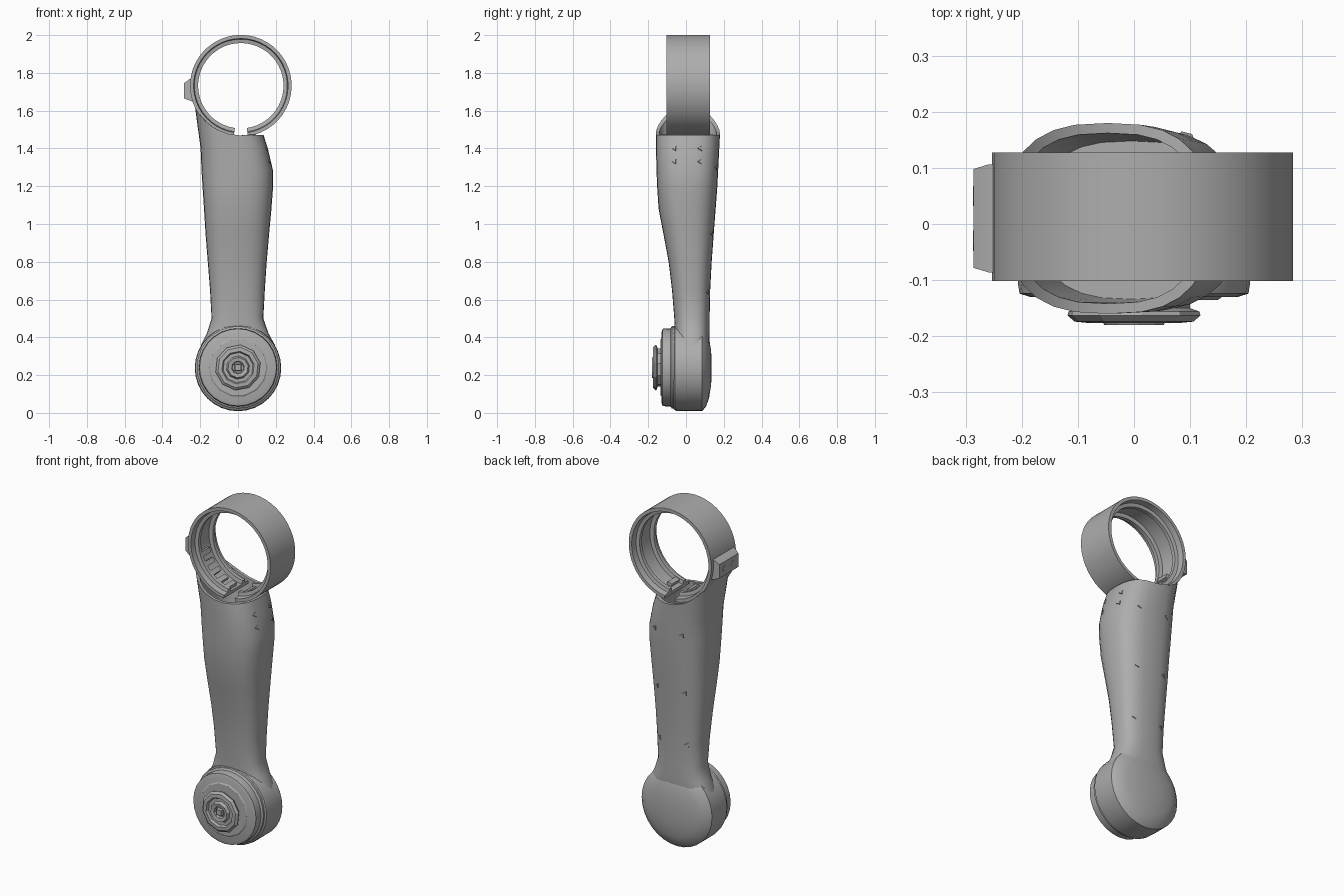
import bpy, bmesh, math
from mathutils import Vector

if "Cube" in bpy.data.objects:
    bpy.data.objects.remove(bpy.data.objects["Cube"])

grey = bpy.data.materials.new("plain_grey")
grey.use_nodes = True
grey.diffuse_color = (0.42, 0.42, 0.42, 1)
grey.node_tree.nodes["Principled BSDF"].inputs["Base Color"].default_value = (0.42, 0.42, 0.42, 1)


def finish(name, bm, angle=32):
    bmesh.ops.remove_doubles(bm, verts=bm.verts, dist=1e-5)
    bmesh.ops.recalc_face_normals(bm, faces=bm.faces)
    mesh = bpy.data.meshes.new(name)
    bm.to_mesh(mesh)
    bm.free()
    mesh.materials.append(grey)
    ob = bpy.data.objects.new(name, mesh)
    bpy.context.collection.objects.link(ob)
    bpy.ops.object.select_all(action="DESELECT")
    ob.select_set(True)
    bpy.context.view_layer.objects.active = ob
    bpy.ops.object.shade_smooth_by_angle(angle=math.radians(angle))
    return ob


def loft(name, rows, loop=False, angle=32):
    """Skin closed cross-sections; cap both ends unless the rows form a loop."""
    bm = bmesh.new()
    vs = [[bm.verts.new(p) for p in row] for row in rows]
    n = len(rows[0])
    pairs = list(zip(vs, vs[1:])) + ([(vs[-1], vs[0])] if loop else [])
    for a, b in pairs:
        for i in range(n):
            j = (i + 1) % n
            bm.faces.new((a[i], a[j], b[j], b[i]))
    if not loop:
        bm.faces.new(vs[0])
        bm.faces.new(vs[-1])
    return finish(name, bm, angle)


def lathe(name, profile, cz, sides, angle=32, turn=0.0):
    """Turned solid about the y axis; profile is (radius, y) from front to back."""
    rows = [[(r * math.cos(turn + math.tau * i / sides), y,
              cz + r * math.sin(turn + math.tau * i / sides))
             for i in range(sides)] for r, y in profile]
    return loft(name, rows, angle=angle)


RX, RZ, RR = 0.015, 1.732, 0.269


def arc(name, section, start, end, steps):
    """Sweep a closed (radius, y) section round the clamp centre, angles in degrees."""
    rows = []
    for k in range(steps + 1):
        a = math.radians(start + (end - start) * k / steps)
        rows.append([(RX + r * math.cos(a), y, RZ + r * math.sin(a)) for r, y in section])
    return loft(name, rows)


# Split clamp ring with stepped lips and an inner groove
arc("clamp_ring",
    [(RR, -0.102), (RR, 0.127), (0.25, 0.127), (0.246, 0.092), (0.226, 0.088),
     (0.226, 0.066), (0.248, 0.062), (0.248, -0.04), (0.226, -0.044),
     (0.226, -0.066), (0.246, -0.07), (0.25, -0.102)], -82, 262, 44)
for k, a in enumerate((196, 210, 224, 238, 252, 284)):
    arc(f"ring_tooth_{k + 1}", [(0.255, -0.042), (0.255, 0.03), (0.228, 0.03), (0.228, -0.042)],
        a, a + 7, 2)

# Tapered boss on the outside of the ring
loft("ring_boss", [[(x, y0, z0), (x, y1, z0), (x, y1, z1), (x, y0, z1)]
     for x, y0, y1, z0, z1 in ((-0.235, -0.088, 0.108, 1.645, 1.775),
                               (-0.26, -0.086, 0.106, 1.655, 1.765),
                               (-0.286, -0.078, 0.098, 1.665, 1.745))])
for k, y in enumerate((-0.03, 0.05)):
    loft(f"boss_screw_{k + 1}",
         [[(x, y + 0.018 * math.cos(math.tau * i / 6), 1.705 + 0.018 * math.sin(math.tau * i / 6))
           for i in range(6)] for x in (-0.28, -0.287)])


# Arm body: rounded box sections rising to a saddle under the ring
def saddle(x):
    if x > 0.08:
        return 1.472
    return RZ - math.sqrt(RR ** 2 - (x - RX) ** 2) + 0.006


def section(z, xl, xr, yf, yb, inset=0.0, sides=28):
    cx, cy = (xl + xr) / 2, (yf + yb) / 2
    hx, hy = (xr - xl) / 2 - inset, (yb - yf) / 2 - inset
    pts = []
    for i in range(sides):
        c, s = math.cos(math.tau * i / sides), math.sin(math.tau * i / sides)
        x = cx + hx * math.copysign(abs(c) ** 0.75, c)
        y = cy + hy * math.copysign(abs(s) ** 0.75, s)
        pts.append((x, y, saddle(x) if z is None else z))
    return pts


top = (None, -0.228, 0.135, -0.16, 0.18)
body_rows = [
    (0.28, -0.205, 0.205, -0.055, 0.11),
    (0.36, -0.195, 0.195, -0.058, 0.122),
    (0.42, -0.165, 0.162, -0.06, 0.125),
    (0.50, -0.14, 0.134, -0.062, 0.125),
    (0.65, -0.148, 0.142, -0.074, 0.128),
    (0.80, -0.16, 0.152, -0.092, 0.136),
    (0.95, -0.172, 0.165, -0.12, 0.147),
    (1.08, -0.18, 0.177, -0.145, 0.157),
    (1.20, -0.188, 0.186, -0.153, 0.166),
    (1.28, -0.193, 0.186, -0.156, 0.17),
    (1.40, -0.198, 0.158, -0.159, 0.176),
    top,
]
rows = [section(*r) for r in body_rows]
rows += [section(*top, inset=0.018),
         section(1.40, -0.198, 0.158, -0.159, 0.176, inset=0.02),
         section(1.30, -0.193, 0.184, -0.156, 0.17, inset=0.022)]
body = loft("arm_body", rows)

# Domed joint at the lower end
lathe("joint_housing", [(0.21, -0.07), (0.226, -0.058), (0.229, -0.03), (0.229, 0.085),
                        (0.205, 0.106), (0.16, 0.122), (0.09, 0.133), (0.03, 0.136)], 0.238, 32)

# Front cover disc with a slim raised rim
lathe("cover_disc", [(0.185, -0.13), (0.204, -0.124), (0.207, -0.105), (0.207, -0.082),
                     (0.218, -0.075), (0.218, -0.055)], 0.241, 28)
lathe("cover_plate", [(0.15, -0.135), (0.16, -0.128)], 0.241, 14)

# Stepped hub with a recessed centre and square pin
lathe("hub", [(0.03, -0.158), (0.034, -0.176), (0.054, -0.18), (0.062, -0.163),
              (0.08, -0.163), (0.087, -0.176), (0.108, -0.174), (0.121, -0.163),
              (0.119, -0.156), (0.102, -0.15), (0.102, -0.125)], 0.24, 10, 20, 0.2)
lathe("hub_pin", [(0.022, -0.178), (0.026, -0.15)], 0.24, 4, 20, math.pi / 4)


# Small triangular studs seated on the arm surface
def stud(name, origin, direction):
    d = Vector(direction)
    hit, loc, normal, _ = body.ray_cast(Vector(origin), d)
    if not hit:
        return
    u = normal.cross(Vector((0, 0, 1))).normalized()
    v = u.cross(normal)
    loft(name, [[loc + normal * h + u * r * math.cos(math.tau * i / 3)
                 + v * r * math.sin(math.tau * i / 3) for i in range(3)]
                for r, h in ((0.02, -0.006), (0.013, 0.004))])


for k, (y, z) in enumerate(((-0.06, 1.33), (-0.06, 1.4), (0.075, 1.33), (0.075, 1.4))):
    stud(f"side_stud_{k + 1}", (1, y, z), (-1, 0, 0))
for k, z in enumerate((1.3, 0.95, 0.64)):
    for side in (-1, 1):
        stud(f"back_stud_{k + 1}_{'left' if side > 0 else 'right'}",
             (side * 0.09, 1, z), (0, -1, 0))
